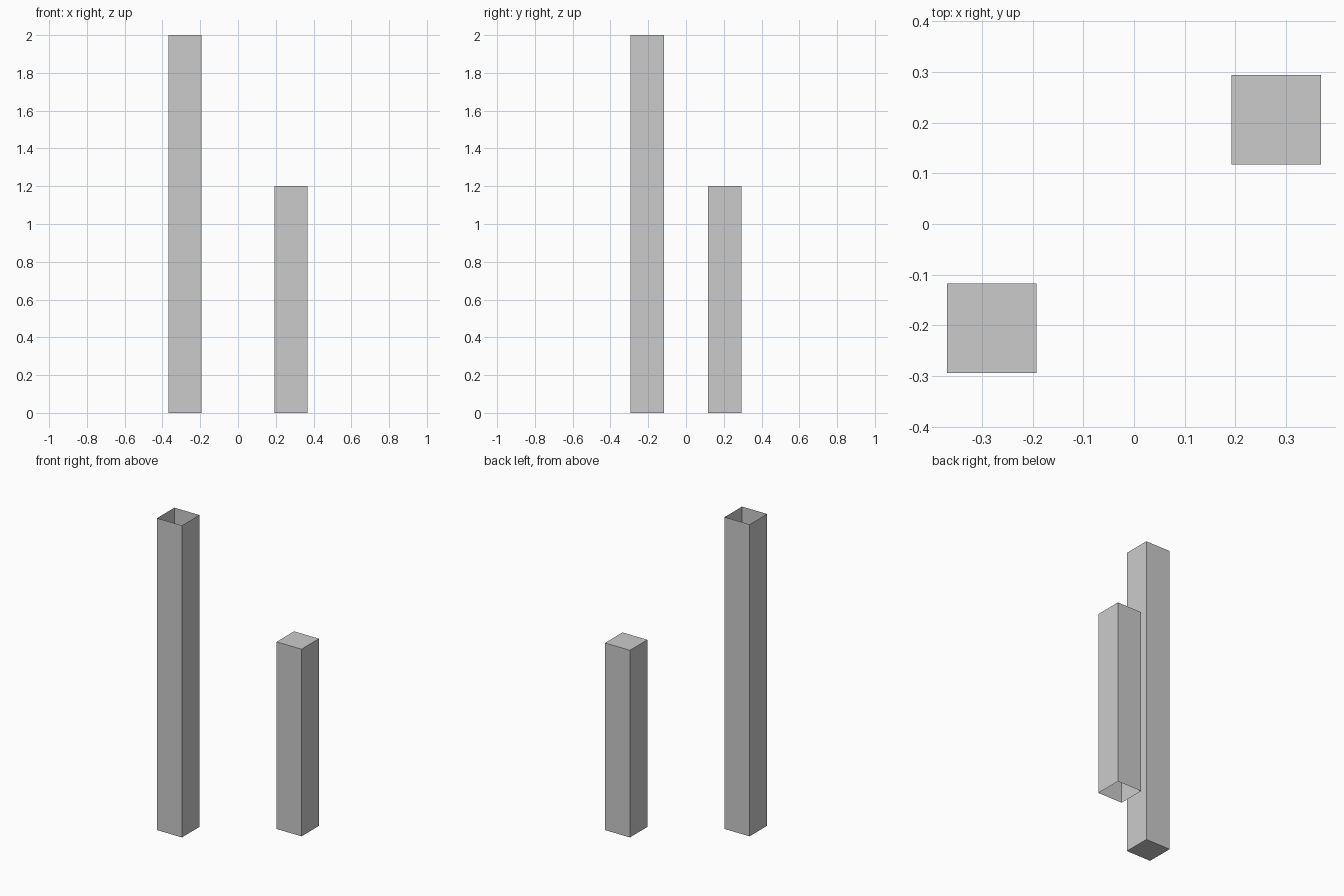
import bpy, bmesh

if "Cube" in bpy.data.objects:
    bpy.data.objects.remove(bpy.data.objects["Cube"])

WIDTH = 0.1765
CX, CY = 0.2803, 0.2055


def open_post(name, x, y, height, open_top):
    """Thin-walled square post with one end left open."""
    bm = bmesh.new()
    bmesh.ops.create_cube(bm, size=1)
    bm.normal_update()
    sign = 1 if open_top else -1
    ends = [f for f in bm.faces if f.normal.z * sign > 0.9]
    bmesh.ops.delete(bm, geom=ends, context='FACES_ONLY')
    bmesh.ops.scale(bm, vec=(WIDTH, WIDTH, height), verts=bm.verts)
    bmesh.ops.translate(bm, vec=(0, 0, height / 2), verts=bm.verts)
    mesh = bpy.data.meshes.new(name)
    bm.to_mesh(mesh)
    bm.free()
    obj = bpy.data.objects.new(name, mesh)
    obj.location = (x, y, 0)
    bpy.context.collection.objects.link(obj)


# Tall post: closed base, open top
open_post("tall_post", -CX, -CY, 2.0, True)
# Short post: closed top, open base
open_post("short_post", CX, CY, 1.2, False)
